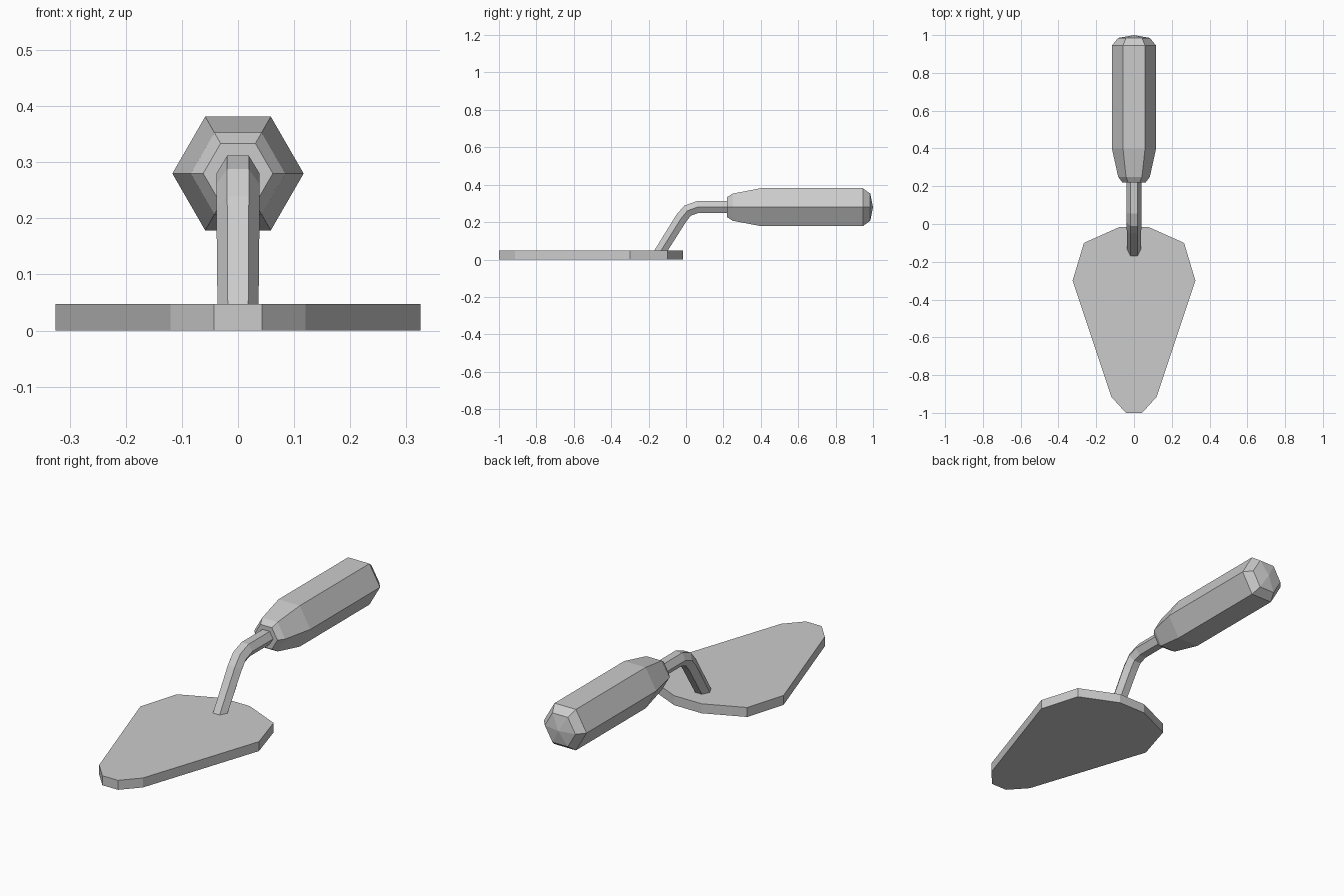
import bpy, bmesh, math
from mathutils import Vector

if "Cube" in bpy.data.objects:
    bpy.data.objects.remove(bpy.data.objects["Cube"])


def finish(name, bm):
    bmesh.ops.recalc_face_normals(bm, faces=bm.faces)
    mesh = bpy.data.meshes.new(name)
    bm.to_mesh(mesh)
    bm.free()
    obj = bpy.data.objects.new(name, mesh)
    bpy.context.collection.objects.link(obj)
    return obj


def hex_sweep(name, stations):
    """Hexagonal skin through (y, z, radius, tilt) stations, corners at +-x."""
    bm = bmesh.new()
    rings = []
    for y, z, r, tilt in stations:
        up = Vector((0, -math.sin(tilt), math.cos(tilt)))
        ring = []
        for i in range(6):
            a = math.radians(60 * i)
            ring.append(bm.verts.new(Vector((r * math.cos(a), y, z)) + up * r * math.sin(a)))
        rings.append(ring)
    for a, b in zip(rings, rings[1:]):
        for i in range(6):
            j = (i + 1) % 6
            bm.faces.new((a[i], a[j], b[j], b[i]))
    bm.faces.new(rings[0])
    end = bm.faces.new(rings[-1])
    return bm, end


# Blade: mirrored outline extruded upwards
half = [(0.043, -1.0), (0.12, -0.915), (0.325, -0.30), (0.265, -0.10), (0.075, -0.015)]
outline = half + [(-x, y) for x, y in reversed(half)]
bm = bmesh.new()
face = bm.faces.new([bm.verts.new((x, y, 0)) for x, y in outline])
ext = bmesh.ops.extrude_face_region(bm, geom=[face])
top = [v for v in ext["geom"] if isinstance(v, bmesh.types.BMVert)]
bmesh.ops.translate(bm, verts=top, vec=(0, 0, 0.047))
finish("blade", bm)

# Bent shaft from the blade to the handle
shaft = [(-0.148, 0.025, 0.035, math.radians(58)),
         (-0.026, 0.22, 0.037, math.radians(53)),
         (0.008, 0.261, 0.037, math.radians(33)),
         (0.06, 0.28, 0.037, math.radians(8)),
         (0.24, 0.28, 0.037, 0)]
bm, _ = hex_sweep("shaft", shaft)
for v in bm.verts:
    v.co.x *= 1.04
finish("shaft", bm)

# Handle grip with tapered collar and domed end
grip = [(0.22, 0.062), (0.25, 0.084), (0.40, 0.117), (0.945, 0.117), (0.985, 0.084)]
bm, end = hex_sweep("handle", [(y, 0.28, r, 0) for y, r in grip])
tip = bmesh.ops.poke(bm, faces=[end])["verts"][0]
tip.co.y = 1.0
finish("handle", bm)
